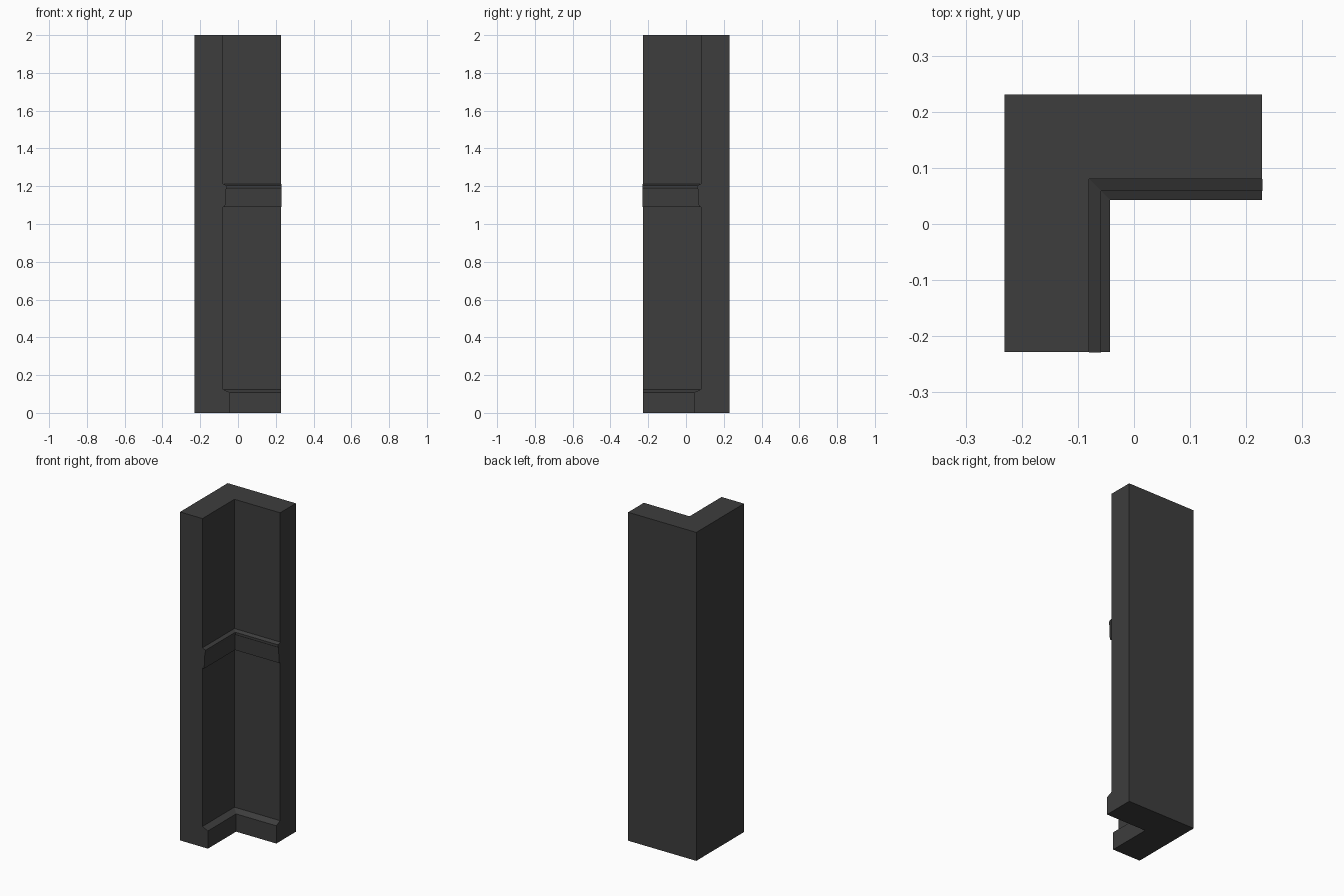
import bpy
import bmesh

cube = bpy.data.objects.get("Cube")
if cube:
    bpy.data.objects.remove(cube, do_unlink=True)

OUT = 0.231    # outer back corner
END = 0.228    # cut ends of the two legs
WALL = 0.08    # inner face distance from the centre lines

grey = bpy.data.materials.new("dark grey")
grey.use_nodes = True
colour = (0.047, 0.047, 0.047, 1)
grey.diffuse_color = colour
grey.node_tree.nodes["Principled BSDF"].inputs["Base Color"].default_value = colour


def sweep(name, sections):
    """Loft closed rings, one per station, and cap both ends."""
    bm = bmesh.new()
    rings = [[bm.verts.new(p) for p in ring] for ring in sections]
    n = len(rings[0])
    for a, b in zip(rings, rings[1:]):
        for i in range(n):
            j = (i + 1) % n
            bm.faces.new((a[i], a[j], b[j], b[i]))
    bm.faces.new(rings[0])
    bm.faces.new(rings[-1])
    bmesh.ops.recalc_face_normals(bm, faces=bm.faces)
    mesh = bpy.data.meshes.new(name)
    bm.to_mesh(mesh)
    bm.free()
    mesh.materials.append(grey)
    obj = bpy.data.objects.new(name, mesh)
    bpy.context.collection.objects.link(obj)
    return obj


def moulding(name, profile, end):
    """Run a (distance, height) profile along both inner faces, mitred at the corner."""
    return sweep(name, [
        [(-d, -end, z) for d, z in profile],
        [(-d, d, z) for d, z in profile],
        [(end, d, z) for d, z in profile],
    ])


# L-shaped wall corner
plan = [(-OUT, -END), (-WALL, -END), (-WALL, WALL),
        (END, WALL), (END, OUT), (-OUT, OUT)]
sweep("wall_corner", [[(x, y, z) for x, y in plan] for z in (0, 2)])

# Skirting with a sloped top
moulding("skirting", [(WALL, 0), (0.043, 0), (0.043, 0.108), (WALL, 0.125)], END)

# Chair rail, leaning out to a small lip
moulding("chair_rail", [(WALL, 1.09), (0.068, 1.09), (0.063, 1.185),
                        (0.059, 1.192), (0.059, 1.204), (WALL, 1.213)], END + 0.001)
